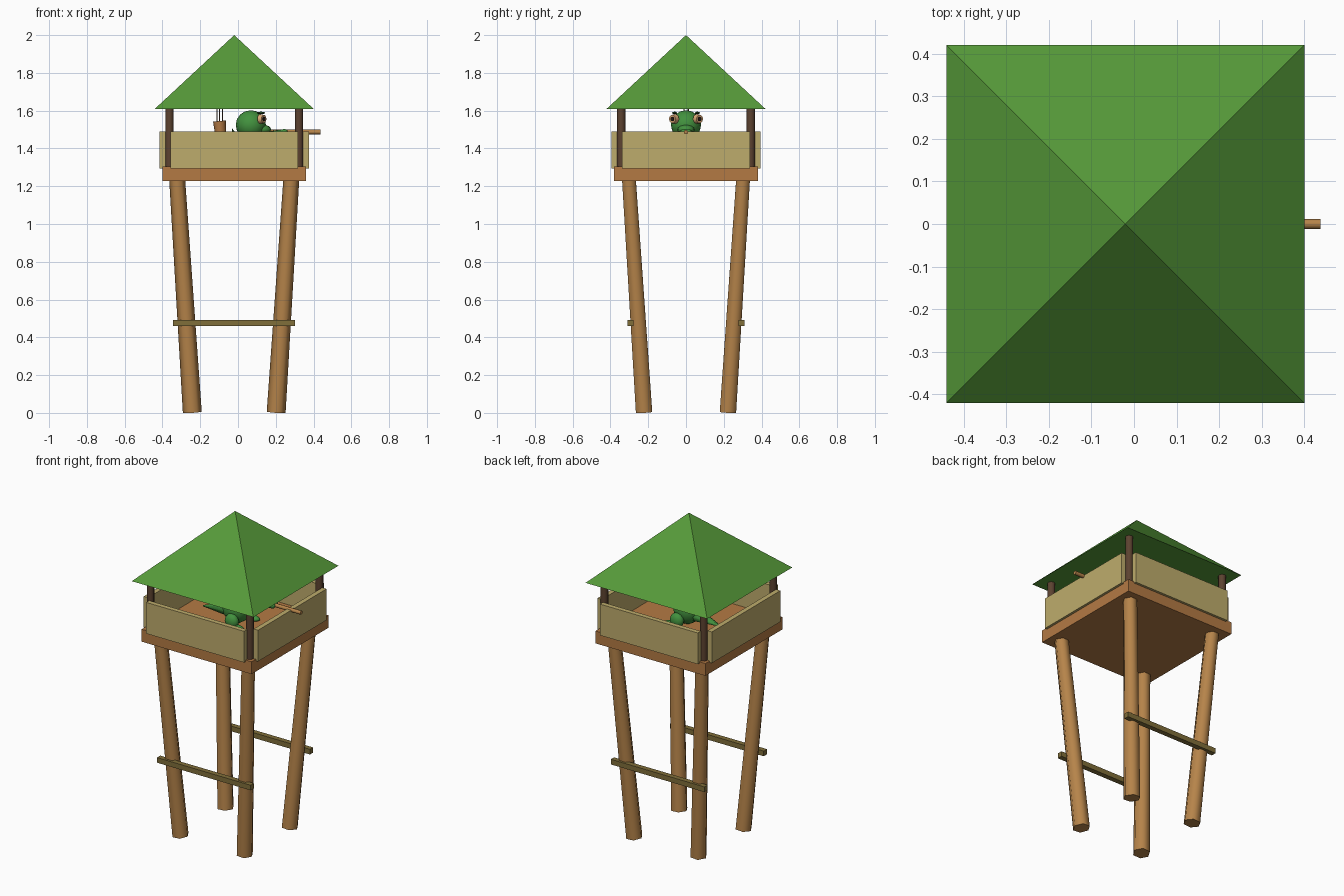
import bpy, math
from mathutils import Vector

if "Cube" in bpy.data.objects:
    bpy.data.objects.remove(bpy.data.objects["Cube"])

CX = -0.02  # tower axis


def mat(name, *rgb):
    lin = [((c / 255 + 0.055) / 1.055) ** 2.4 for c in rgb] + [1]
    m = bpy.data.materials.new(name)
    m.use_nodes = True
    m.diffuse_color = lin
    m.node_tree.nodes["Principled BSDF"].inputs["Base Color"].default_value = lin
    return m


roof_green = mat("roof green", 86, 154, 57)
log_brown = mat("log brown", 182, 132, 74)
deck_brown = mat("deck brown", 180, 122, 68)
post_brown = mat("dark post brown", 92, 66, 48)
panel_tan = mat("panel tan", 190, 172, 108)
brace_olive = mat("brace olive", 128, 110, 58)
skin_green = mat("skin green", 66, 145, 62)
spike_green = mat("dark spike green", 40, 88, 42)
eye_peach = mat("eye peach", 222, 170, 120)
pupil_dark = mat("pupil dark", 35, 25, 22)


def finish(name, m, smooth=None):
    o = bpy.context.object
    o.name = name
    o.data.materials.append(m)
    if smooth:
        bpy.ops.object.transform_apply(location=False, rotation=False, scale=True)
        bpy.ops.object.shade_smooth_by_angle(angle=math.radians(smooth))
    return o


def box(name, m, lo, hi):
    lo, hi = Vector(lo), Vector(hi)
    bpy.ops.mesh.primitive_cube_add(size=1, location=(lo + hi) / 2)
    bpy.context.object.scale = hi - lo
    return finish(name, m)


def rod(name, m, a, b, r1, r2, sides=6, smooth=65, spin=0.0):
    """Tapered cylinder from a to b; spin turns it about its own axis."""
    a, b = Vector(a), Vector(b)
    d = b - a
    bpy.ops.mesh.primitive_cone_add(vertices=sides, radius1=r1, radius2=r2,
                                    depth=d.length, location=(a + b) / 2)
    o = bpy.context.object
    o.rotation_mode = 'QUATERNION'
    q = Vector((0, 0, 1)).rotation_difference(d)
    o.rotation_quaternion = q @ Vector((0, 0, 1)).rotation_difference(Vector((0, 0, 1)))
    if spin:
        for v in o.data.vertices:
            x, y = v.co.x, v.co.y
            v.co.x = x * math.cos(spin) - y * math.sin(spin)
            v.co.y = x * math.sin(spin) + y * math.cos(spin)
    return finish(name, m, smooth)


def ball(name, m, loc, scale, seg=16):
    bpy.ops.mesh.primitive_uv_sphere_add(segments=seg, ring_count=seg // 2, radius=1, location=loc)
    bpy.context.object.scale = scale
    return finish(name, m, 60)


# Legs and roof posts
for sx, side in ((1, "left"), (-1, "right")):
    for sy, end in ((-1, "front"), (1, "back")):
        rod(f"{end}_{side}_leg", log_brown, (CX + sx * 0.222, sy * 0.222, 0.003),
            (CX + sx * 0.303, sy * 0.303, 1.25), 0.05, 0.042, spin=math.pi / 6)
        rod(f"{end}_{side}_post", post_brown, (CX + sx * 0.343, sy * 0.343, 1.30),
            (CX + sx * 0.343, sy * 0.343, 1.63), 0.022, 0.022, sides=8)

# Cross braces on front and back
for sy, end in ((-1, "front"), (1, "back")):
    box(f"{end}_brace", brace_olive, (CX - 0.323, sy * 0.293 - 0.016, 0.46),
        (CX + 0.323, sy * 0.293 + 0.016, 0.492))

# Deck and wall panels
box("deck", deck_brown, (CX - 0.38, -0.38, 1.228), (CX + 0.38, 0.38, 1.305))
for s, end, side in ((-1, "front", "right"), (1, "back", "left")):
    box(f"{end}_panel", panel_tan, (CX - 0.338, s * 0.38 - 0.015, 1.295),
        (CX + 0.338, s * 0.38 + 0.015, 1.49))
    box(f"{side}_panel", panel_tan, (CX + s * 0.38 - 0.015, -0.338, 1.295),
        (CX + s * 0.38 + 0.015, 0.338, 1.49))

# Pyramid roof
bpy.ops.mesh.primitive_cone_add(vertices=4, radius1=0.42 * math.sqrt(2), radius2=0,
                                depth=0.39, location=(CX, 0, 1.805),
                                rotation=(0, 0, math.pi / 4))
finish("roof", roof_green)

# Lookout creature: body, head, snout, tail
ball("body", skin_green, (-0.01, 0, 1.40), (0.085, 0.075, 0.09))
ball("head", skin_green, (0.068, 0, 1.525), (0.08, 0.08, 0.077))
ball("snout", skin_green, (0.13, 0, 1.5), (0.045, 0.045, 0.026))
rod("tail", skin_green, (-0.05, 0, 1.38), (-0.24, 0, 1.35), 0.045, 0.004, sides=8)
for i in range(3):
    x = -0.02 - i * 0.035
    rod(f"back_spike_{i + 1}", spike_green, (x, 0, 1.47 - i * 0.015),
        (x - 0.012, 0, 1.508 - i * 0.025), 0.014, 0, sides=4)

for s, side in ((1, "left"), (-1, "right")):
    # Eyes and brows
    aim = Vector((0.8, s * 0.6, 0))
    c = Vector((0.118, s * 0.058, 1.556))
    rod(f"{side}_eye", eye_peach, c, c + aim * 0.024, 0.026, 0.022, sides=12)
    rod(f"{side}_pupil", pupil_dark, c + aim * 0.022, c + aim * 0.028, 0.013, 0.011, sides=10)
    ball(f"{side}_brow", spike_green, (0.122, s * 0.06, 1.588), (0.022, 0.014, 0.007), 8)
    # Arms, hands, legs and feet
    rod(f"{side}_arm", skin_green, (0.03, s * 0.065, 1.45), (0.235, s * 0.015, 1.485),
        0.022, 0.016, sides=8)
    ball(f"{side}_hand", skin_green, (0.245, s * 0.012, 1.486), (0.02, 0.018, 0.018), 10)
    ball(f"{side}_thigh", skin_green, (0.01, s * 0.075, 1.35), (0.045, 0.03, 0.045), 12)
    ball(f"{side}_foot", skin_green, (0.05, s * 0.08, 1.32), (0.045, 0.026, 0.017), 10)

# Spyglass and quiver with arrows
rod("spyglass", log_brown, (0.16, 0, 1.487), (0.438, 0, 1.487), 0.012, 0.012, sides=8)
rod("quiver", deck_brown, (-0.085, 0, 1.40), (-0.098, 0, 1.545), 0.025, 0.034, sides=8)
for i, y in enumerate((-0.01, 0.012, -0.01)):
    x = -0.112 + i * 0.015
    rod(f"arrow_{i + 1}", post_brown, (x, y, 1.53), (x, y, 1.612), 0.003, 0.003)
